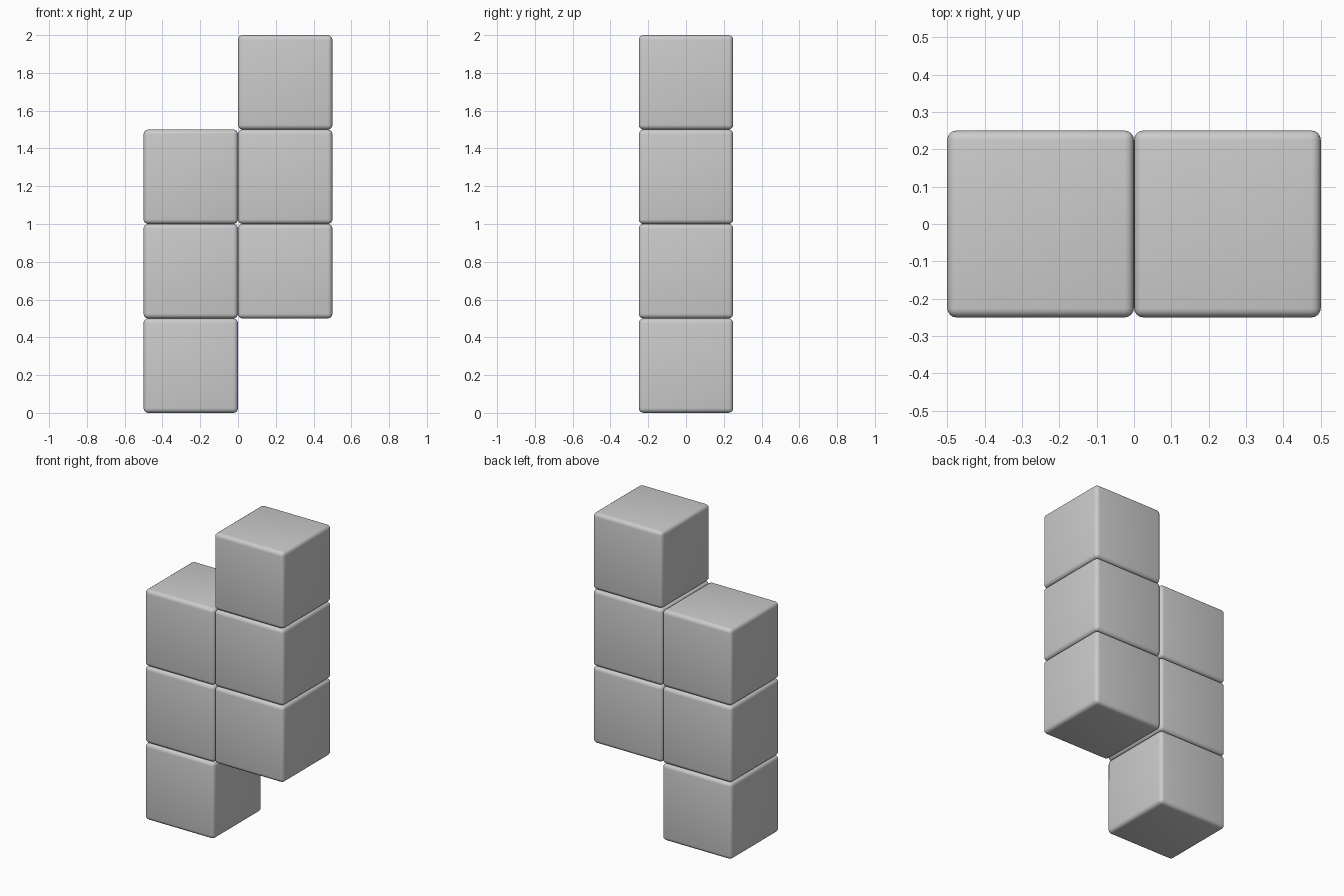
import bpy

if "Cube" in bpy.data.objects:
    bpy.data.objects.remove(bpy.data.objects["Cube"])

SIZE = 0.5     # cube edge length
RADIUS = 0.025 # rounded edge radius


def rounded_cube(name, x, z):
    bpy.ops.mesh.primitive_cube_add(size=SIZE, location=(x, 0, z))
    cube = bpy.context.object
    cube.name = name
    bevel = cube.modifiers.new("rounded_edges", 'BEVEL')
    bevel.width = RADIUS
    bevel.segments = 4
    bevel.limit_method = 'NONE'
    bpy.ops.object.modifier_apply(modifier=bevel.name)
    bpy.ops.object.shade_smooth_by_angle()


# Two columns of three cubes, the right one raised by one cube
for side, x, base in (("left", -SIZE / 2, 0.0), ("right", SIZE / 2, SIZE)):
    for i, level in enumerate(("bottom", "middle", "top")):
        rounded_cube(f"{side}_{level}_block", x, base + SIZE * (i + 0.5))
